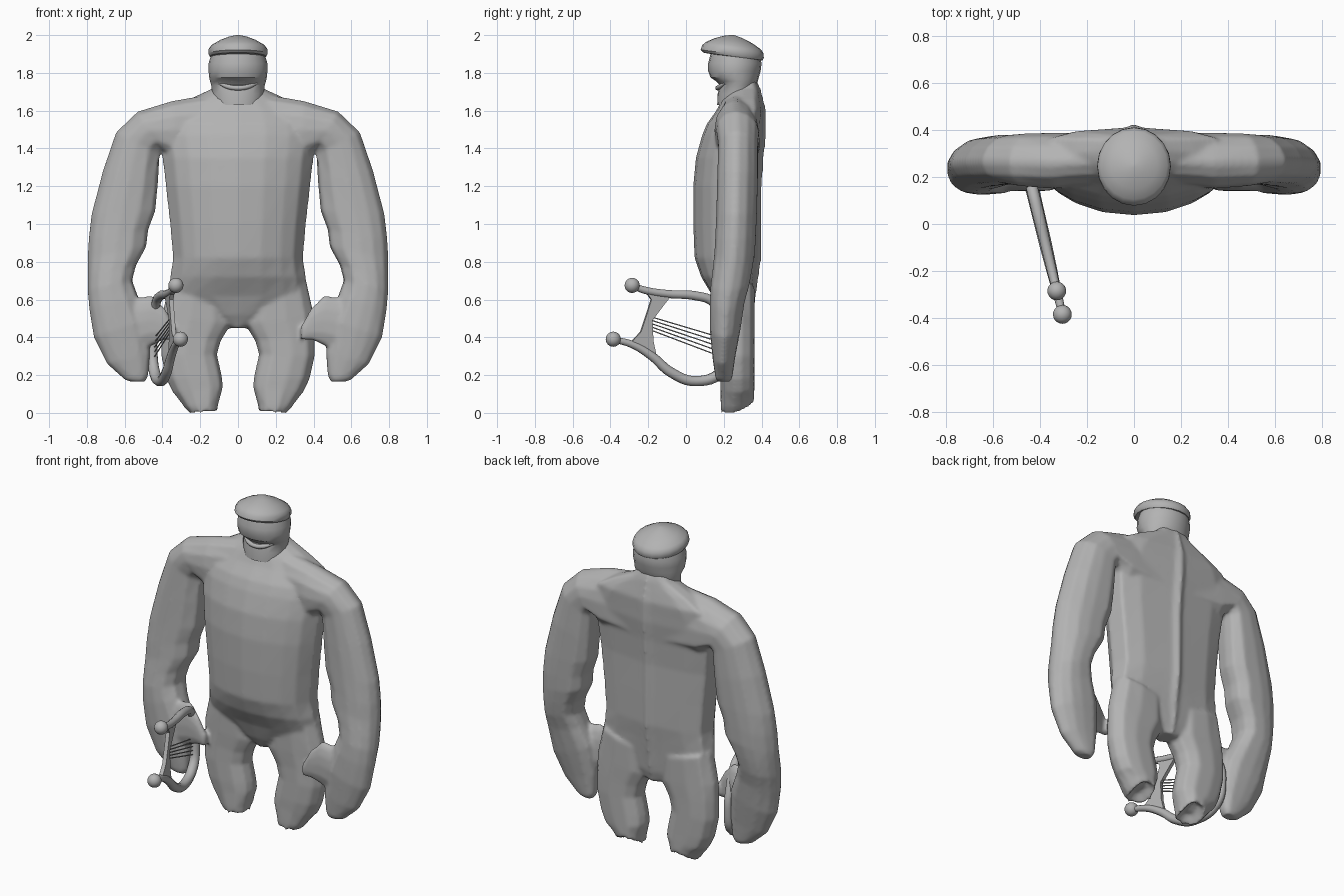
import bpy, bmesh, math
from mathutils import Vector

if "Cube" in bpy.data.objects:
    bpy.data.objects.remove(bpy.data.objects["Cube"])

grey = bpy.data.materials.new("plain_grey")
grey.diffuse_color = (0.45, 0.45, 0.45, 1)
grey.use_nodes = True
grey.node_tree.nodes["Principled BSDF"].inputs["Base Color"].default_value = grey.diffuse_color


def finish(name, bm, mirror=False, angle=25):
    bmesh.ops.recalc_face_normals(bm, faces=bm.faces)
    me = bpy.data.meshes.new(name)
    bm.to_mesh(me)
    bm.free()
    ob = bpy.data.objects.new(name, me)
    bpy.context.collection.objects.link(ob)
    me.materials.append(grey)
    if mirror:
        ob.modifiers.new("mirror", "MIRROR").use_mirror_merge = False
    bpy.ops.object.select_all(action="DESELECT")
    ob.select_set(True)
    bpy.context.view_layer.objects.active = ob
    bpy.ops.object.shade_smooth_by_angle(angle=math.radians(angle))
    return ob


def loft(name, profile, rings, mirror=False, angle=25, tilt=0.0):
    """Each ring: inner x,z / outer x,z / front y / back y; profile is in -1..1."""
    bm = bmesh.new()
    loops = []
    for xa, za, xb, zb, yf, yb in rings:
        loop = []
        for u, v in profile:
            t = (u + 1) / 2
            y = yf + (yb - yf) * (v + 1) / 2
            loop.append(bm.verts.new((xa + (xb - xa) * t, y,
                                      za + (zb - za) * t - tilt * (y - 0.25))))
        loops.append(loop)
    n = len(profile)
    for p, q in zip(loops, loops[1:]):
        for i in range(n):
            j = (i + 1) % n
            bm.faces.new((p[i], p[j], q[j], q[i]))
    bm.faces.new(loops[0])
    bm.faces.new(loops[-1])
    return finish(name, bm, mirror, angle)


def level(rows):
    """Symmetric level rings from (z, half width, front y, back y)."""
    return [(-w, z, w, z, f, b) for z, w, f, b in rows]


def tube(name, pts, radii, sides=10, samples=6):
    """Smooth tube through points, with a radius at each point."""
    cu = bpy.data.curves.new(name, "CURVE")
    cu.dimensions = "3D"
    cu.bevel_depth = 1.0
    cu.bevel_resolution = max(0, sides // 2 - 2)
    cu.resolution_u = samples
    cu.use_fill_caps = True
    sp = cu.splines.new("BEZIER")
    sp.bezier_points.add(len(pts) - 1)
    for bp, co, r in zip(sp.bezier_points, pts, radii):
        bp.co = co
        bp.radius = r
        bp.handle_left_type = bp.handle_right_type = "AUTO"
    tmp = bpy.data.objects.new(name + "_path", cu)
    bpy.context.collection.objects.link(tmp)
    dg = bpy.context.evaluated_depsgraph_get()
    bm = bmesh.new()
    bm.from_mesh(tmp.evaluated_get(dg).to_mesh())
    bpy.data.objects.remove(tmp)
    return finish(name, bm, angle=40)


# Torso: wedge-shaped belly, flat back with a narrow spine ridge
half = [(0, -1), (.35, -.93), (.65, -.72), (.85, -.47), (1, 0),
        (.94, .57), (.65, .78), (.25, .86), (.1, .89), (0, 1)]
torso_profile = half + [(-u, v) for u, v in half[-2:0:-1]]
torso = loft("body", torso_profile, level([
    (.45, .05, .22, .34), (.52, .20, .18, .36), (.62, .375, .14, .37),
    (.72, .36, .08, .385), (.82, .345, .045, .40), (1.0, .36, .038, .402),
    (1.2, .383, .038, .402), (1.35, .40, .052, .412), (1.47, .42, .085, .425),
    (1.53, .41, .11, .425), (1.60, .37, .16, .425), (1.66, .26, .19, .41),
    (1.72, .13, .23, .395), (1.77, .08, .28, .37)]))

# Arms with mitten hands
limb = [(-1, .2), (-.93, -.5), (-.5, -.92), (.05, -1), (.5, -.9), (.85, -.6),
        (1, -.2), (1, .05), (.82, .5), (.45, .87), (0, 1), (-.6, 1), (-.93, .65)]
arms = loft("arms", limb, [
    (.12, 1.30, .12, 1.69, .17, .39), (.33, 1.33, .35, 1.65, .15, .388),
    (.41, 1.39, .53, 1.595, .16, .385), (.415, 1.37, .645, 1.485, .17, .38),
    (.423, 1.22, .715, 1.28, .165, .38), (.437, 1.07, .775, 1.05, .16, .375),
    (.475, .97, .79, .92, .155, .37), (.485, .88, .795, .82, .15, .365),
    (.54, .78, .795, .73, .14, .35), (.56, .70, .795, .65, .13, .335),
    (.53, .62, .787, .55, .125, .31), (.48, .50, .763, .40, .125, .29),
    (.465, .32, .693, .26, .14, .26), (.475, .20, .60, .175, .155, .245),
    (.49, .165, .57, .165, .165, .235)], mirror=True)
thumbs = loft("thumbs", limb, [
    (.60, .30, .60, .60, .14, .25), (.46, .355, .455, .62, .14, .225),
    (.395, .385, .385, .55, .14, .19), (.335, .385, .33, .455, .145, .18)],
    mirror=True)

# Legs ending in slanted, hollowed stumps
leg = [(-1, 0), (-.88, -.6), (-.5, -.95), (.2, -1), (.75, -.75), (1, -.2),
       (1, .25), (.75, .8), (.2, 1), (-.5, .97), (-.88, .6)]
legs = loft("legs", leg, [
    (.05, .62, .36, .70, .17, .363), (.035, .47, .40, .52, .175, .363),
    (.09, .38, .405, .42, .18, .362), (.11, .31, .405, .30, .18, .362),
    (.085, .20, .378, .18, .18, .362), (.078, .14, .345, .11, .183, .362),
    (.105, .04, .285, .03, .183, .362), (.11, .0, .255, -.005, .187, .36),
    (.15, .05, .22, .045, .23, .32)], mirror=True)
for v in legs.data.vertices:
    if v.co.z < .08:
        v.co.z += max(0, v.co.y - .27) * .6

# Fuse the body parts into one skin
bpy.ops.object.select_all(action="DESELECT")
for ob in (torso, arms, thumbs, legs):
    ob.select_set(True)
bpy.context.view_layer.objects.active = torso
bpy.ops.object.convert(target="MESH")
bpy.ops.object.join()
body = bpy.context.view_layer.objects.active
body.name = "body"
skin = body.modifiers.new("skin", "REMESH")
skin.mode = "VOXEL"
skin.voxel_size = .011
skin.use_smooth_shade = True
soft = body.modifiers.new("soften", "SMOOTH")
soft.factor = .5
soft.iterations = 5

# Head and neck
circle = [(math.sin(i * math.tau / 20), -math.cos(i * math.tau / 20))
          for i in range(20)]
loft("head", circle, level([
    (1.63, .13, .165, .37), (1.69, .136, .168, .365), (1.735, .142, .178, .37),
    (1.755, .148, .16, .38), (1.775, .152, .13, .385), (1.81, .156, .117, .395),
    (1.85, .156, .117, .40), (1.90, .14, .13, .39)]), angle=30)


# Lips: thin upper bar and sagging lower bar around the mouth
def lip(name, z, sag, r):
    pts = [(x, .168 + 3.8 * x * x, z - sag * (1 - (x / .1) ** 2))
           for x in (-.1, -.05, 0, .05, .1)]
    tube(name, pts, [r * .5, r, r, r, r * .5])


lip("upper_lip", 1.757, -.008, .013)
lip("lower_lip", 1.745, .025, .013)

# Flat cap, tipped down at the back
loft("cap", circle, level([
    (1.885, .13, .12, .39), (1.887, .15, .09, .405), (1.90, .157, .078, .412),
    (1.925, .156, .085, .41), (1.945, .142, .105, .395),
    (1.97, .10, .15, .35), (1.99, .05, .20, .30), (2.0, .008, .242, .258)]),
    angle=35, tilt=.13)


# Harp: everything lies in one upright plane, so points are (y, z)
def harp(y, z):
    return Vector((-.305 - .24 * (y + .385), y, z))


frame = [(-.285, .675), (-.22, .65), (-.10, .63), (.05, .62), (.14, .59),
         (.21, .48), (.23, .35), (.19, .22), (.05, .168), (-.08, .215),
         (-.18, .30), (-.28, .36), (-.385, .39)]
tube("harp_frame", [harp(*p) for p in frame],
     [.016, .02, .022, .025, .025, .024, .026, .03, .028, .027, .024, .02, .016])

for name, p in (("upper_knob", (-.285, .675)), ("lower_knob", (-.385, .39))):
    bm = bmesh.new()
    bmesh.ops.create_uvsphere(bm, u_segments=20, v_segments=12, radius=.04)
    bmesh.ops.translate(bm, verts=bm.verts, vec=harp(*p))
    finish(name, bm, angle=40)

# Waisted crossbar plate
plate = [(-.22, .65), (-.185, .60), (-.21, .52), (-.24, .43), (-.30, .365),
         (-.20, .32), (-.16, .31), (-.175, .38), (-.18, .49), (-.12, .57), (-.08, .62)]
bm = bmesh.new()
side = Vector((.011, .003, 0))
face = bm.faces.new([bm.verts.new(harp(*p) - side) for p in plate])
ext = bmesh.ops.extrude_face_region(bm, geom=[face], use_keep_orig=True)
bmesh.ops.translate(bm, vec=side * 2, verts=[
    g for g in ext["geom"] if isinstance(g, bmesh.types.BMVert)])
finish("harp_crossbar", bm)

# Strings
for i in range(5):
    t = i / 4
    tube(f"harp_string_{i + 1}", [harp(-.19, .51 - .07 * t), harp(.18, .40 - .10 * t)],
         [.0035, .0035], sides=6, samples=1)
